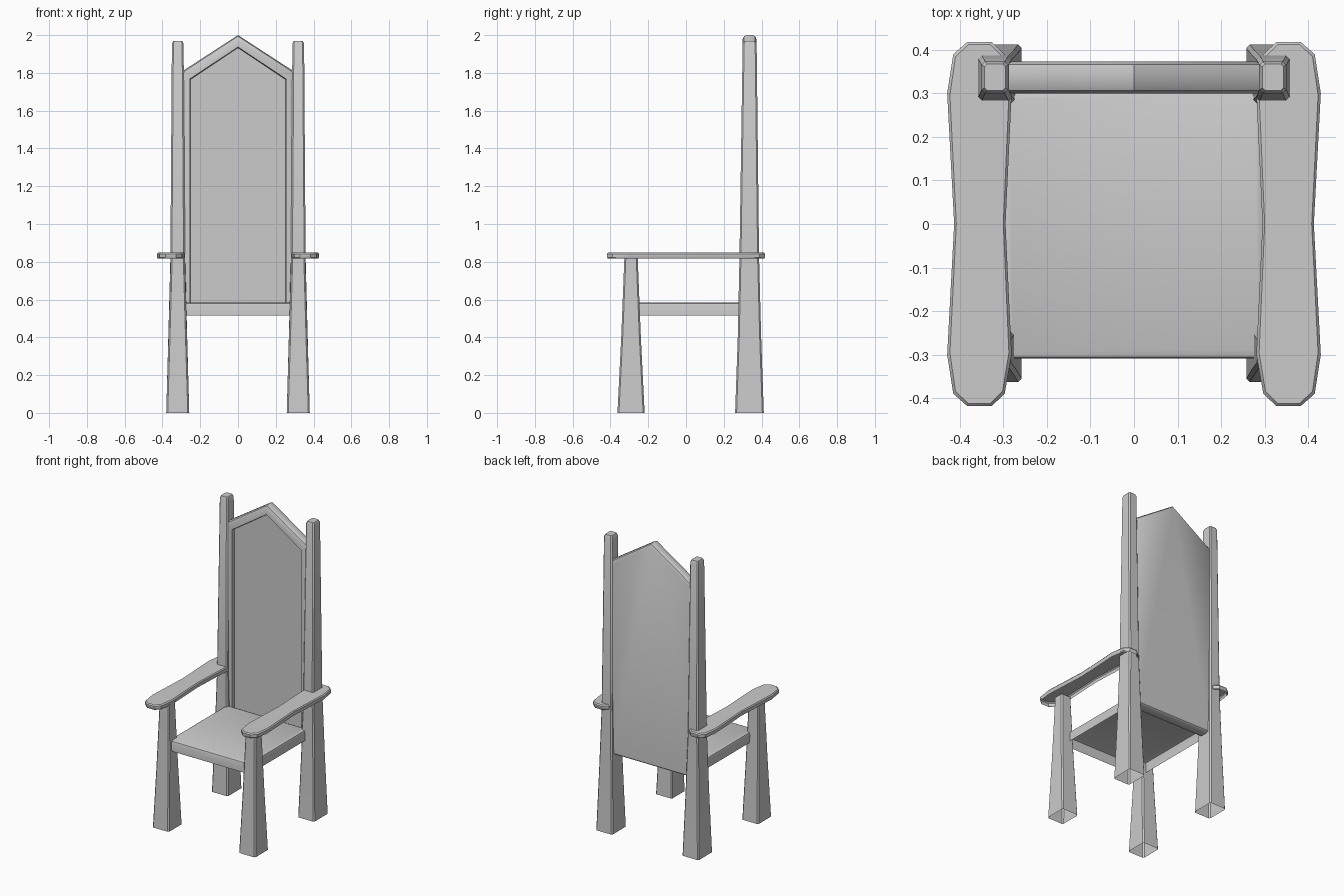
import bpy, bmesh

if "Cube" in bpy.data.objects:
    bpy.data.objects.remove(bpy.data.objects["Cube"])


def make(name, rings, cap_first=False, cap_last=True, mirror=False):
    """Skin a list of equal-length point rings into one object."""
    bm = bmesh.new()
    vs = [[bm.verts.new(p) for p in ring] for ring in rings]
    n = len(vs[0])
    for a, b in zip(vs, vs[1:]):
        for i in range(n):
            j = (i + 1) % n
            bm.faces.new((a[i], a[j], b[j], b[i]))
    if cap_first:
        bm.faces.new(vs[0][::-1])
    if cap_last:
        bm.faces.new(vs[-1])
    bmesh.ops.recalc_face_normals(bm, faces=bm.faces)
    me = bpy.data.meshes.new(name)
    bm.to_mesh(me)
    bm.free()
    ob = bpy.data.objects.new(name, me)
    bpy.context.collection.objects.link(ob)
    if mirror:
        ob.modifiers.new("Mirror", 'MIRROR')
    bpy.ops.object.select_all(action='DESELECT')
    ob.select_set(True)
    bpy.context.view_layer.objects.active = ob
    bpy.ops.object.shade_smooth_by_angle(angle=0.6)
    return ob


def rect(cx, cy, hx, hy, z, c):
    """Rectangle with chamfered corners."""
    return [(cx + x, cy + y, z) for x, y in (
        (hx - c, -hy), (hx, -hy + c), (hx, hy - c), (hx - c, hy),
        (-hx + c, hy), (-hx, hy - c), (-hx, -hy + c), (-hx + c, -hy))]


# tapered posts, hollow underneath
make("back_post", [
    rect(0.319, 0.336, 0.061, 0.076, 0.0, 0.008),
    rect(0.319, 0.336, 0.050, 0.062, 0.40, 0.008),
    rect(0.319, 0.335, 0.039, 0.052, 0.82, 0.008),
    rect(0.319, 0.337, 0.031, 0.037, 1.955, 0.008),
    rect(0.319, 0.337, 0.024, 0.030, 1.97, 0.006)], mirror=True)
make("front_leg", [
    rect(0.319, -0.291, 0.061, 0.072, 0.0, 0.008),
    rect(0.319, -0.291, 0.049, 0.052, 0.40, 0.008),
    rect(0.319, -0.291, 0.037, 0.035, 0.83, 0.008)], mirror=True)

# seat with rounded upper edge, open underneath
make("seat", [
    rect(0, 0, 0.300, 0.309, 0.515, 0.006),
    rect(0, 0, 0.300, 0.309, 0.568, 0.006),
    rect(0, 0, 0.296, 0.305, 0.580, 0.006),
    rect(0, 0, 0.285, 0.294, 0.585, 0.006)])

# armrests, waisted in the middle
half = [(0.413, 0.0), (0.429, 0.30), (0.415, 0.39), (0.383, 0.418),
        (0.327, 0.418), (0.297, 0.39), (0.281, 0.30), (0.295, 0.0)]
outline = half + [(x, -y) for x, y in half[-2:0:-1]]


def arm_ring(z, d):
    return [(0.355 + (x - 0.355) * (1 - d / 0.07), y * (1 - d / 0.418), z)
            for x, y in outline]


make("armrest", [arm_ring(0.817, 0.004), arm_ring(0.823, 0.0),
                 arm_ring(0.842, 0.0), arm_ring(0.849, 0.006)], mirror=True)


# pointed back panel with a raised frame round the recessed front
def gable(w, bottom, side, peak, y):
    return [(-w, y, bottom), (w, y, bottom), (w, y, side), (0, y, peak), (-w, y, side)]


make("back_panel", [
    gable(0.282, 0.525, 1.787, 1.978, 0.373),
    gable(0.290, 0.518, 1.804, 1.994, 0.366),
    gable(0.293, 0.515, 1.810, 2.000, 0.352),
    gable(0.293, 0.515, 1.810, 2.000, 0.322),
    gable(0.290, 0.518, 1.804, 1.994, 0.307),
    gable(0.282, 0.525, 1.787, 1.978, 0.300),
    gable(0.255, 0.550, 1.768, 1.937, 0.300),
    gable(0.252, 0.553, 1.765, 1.933, 0.325)], cap_first=True)
